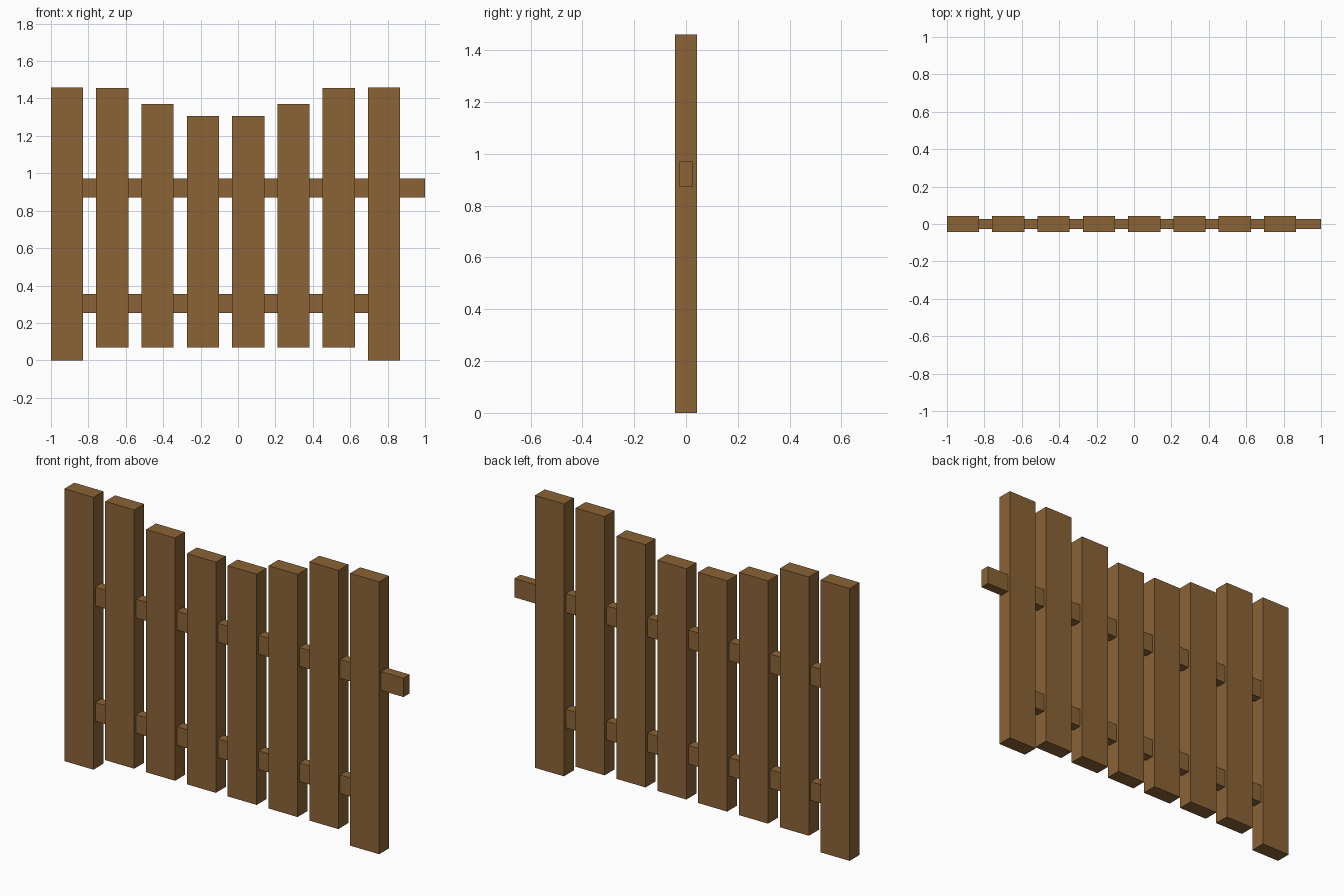
import bpy

if "Cube" in bpy.data.objects:
    bpy.data.objects.remove(bpy.data.objects["Cube"])

wood = bpy.data.materials.new("wood")
wood.diffuse_color = (0.26, 0.125, 0.037, 1)
wood.use_nodes = True
wood.node_tree.nodes["Principled BSDF"].inputs["Base Color"].default_value = wood.diffuse_color


def box(name, x0, x1, half_y, z0, z1):
    bpy.ops.mesh.primitive_cube_add(size=1, location=((x0 + x1) / 2, 0, (z0 + z1) / 2))
    obj = bpy.context.object
    obj.name = name
    obj.scale = (x1 - x0, 2 * half_y, z1 - z0)
    bpy.ops.object.transform_apply(location=False, rotation=False, scale=True)
    obj.data.materials.append(wood)
    return obj


# Upright boards: two end posts reach the ground, pickets dip to the middle
WIDTH, PITCH = 0.172, 0.2421
half_tops = [1.46, 1.457, 1.371, 1.307]
for i, top in enumerate(half_tops + half_tops[::-1]):
    is_post = i in (0, 7)
    x = -1 + i * PITCH
    box("end_post" if is_post else "picket", x, x + WIDTH, 0.042,
        0 if is_post else 0.07, top)

# Horizontal rails: the upper one sticks out past the right post
box("upper_rail", -0.86, 1.0, 0.026, 0.872, 0.973)
box("lower_rail", -0.86, 0.73, 0.026, 0.254, 0.354)
